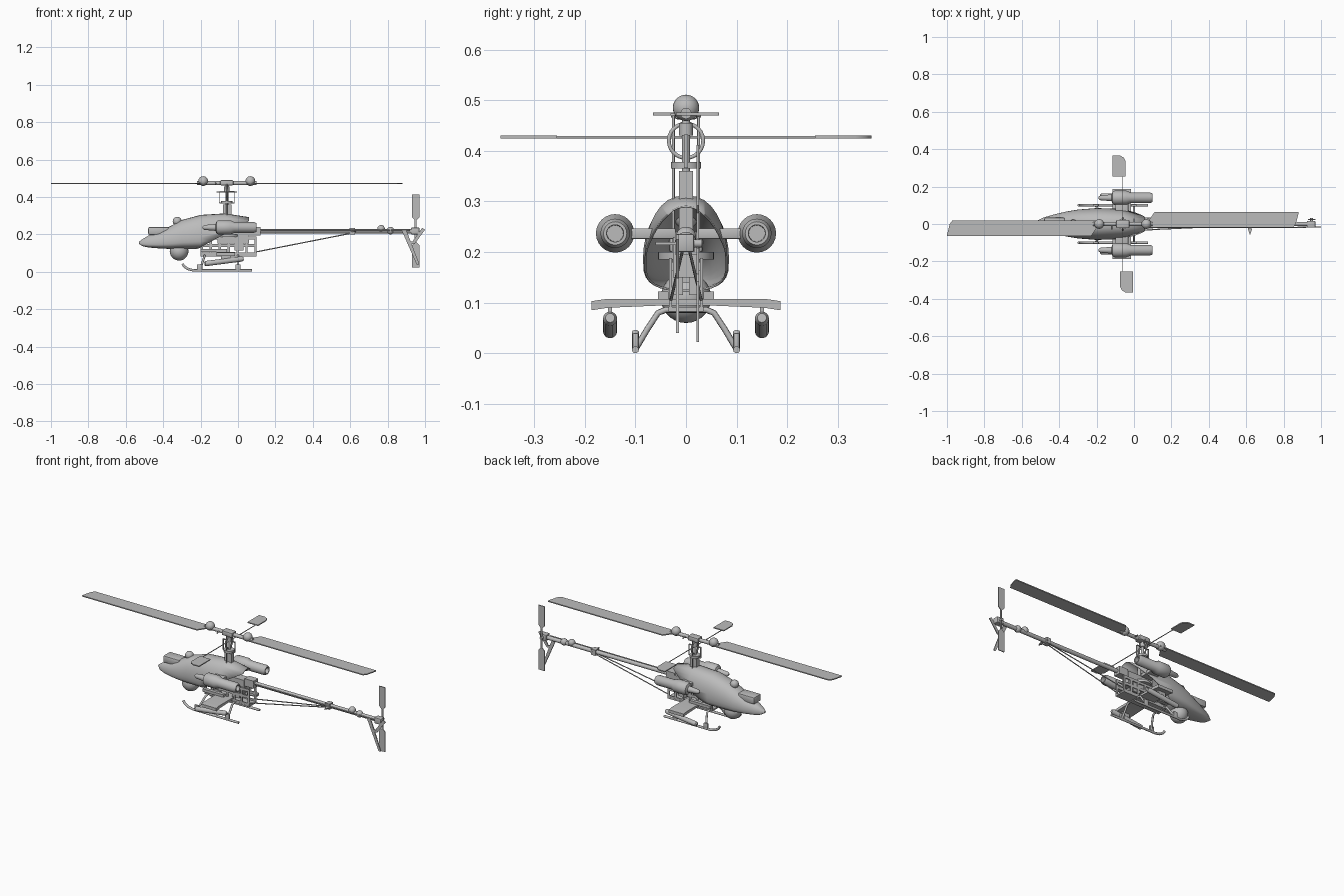
import bpy, bmesh, math
from mathutils import Vector

if "Cube" in bpy.data.objects:
    bpy.data.objects.remove(bpy.data.objects["Cube"], do_unlink=True)

grey = bpy.data.materials.new("plain_grey")
grey.use_nodes = True
grey.diffuse_color = (0.5, 0.5, 0.5, 1)
grey.node_tree.nodes["Principled BSDF"].inputs["Base Color"].default_value = (0.5, 0.5, 0.5, 1)
parts = []


def finish(name, bm, fix=True):
    if fix:
        bmesh.ops.recalc_face_normals(bm, faces=bm.faces)
    me = bpy.data.meshes.new(name)
    bm.to_mesh(me)
    bm.free()
    me.materials.append(grey)
    ob = bpy.data.objects.new(name, me)
    bpy.context.collection.objects.link(ob)
    parts.append(ob)
    return ob


def box(name, lo, hi, bevel=0):
    bm = bmesh.new()
    bmesh.ops.create_cube(bm, size=1)
    for v in bm.verts:
        v.co = [(a + b) / 2 + c * (b - a) for a, b, c in zip(lo, hi, v.co)]
    if bevel:
        bmesh.ops.bevel(bm, geom=bm.edges[:], offset=bevel, segments=2, profile=0.5, affect='EDGES')
    return finish(name, bm)


def ball(name, at, r):
    bm = bmesh.new()
    bmesh.ops.create_uvsphere(bm, u_segments=24, v_segments=14, radius=r)
    bmesh.ops.translate(bm, verts=bm.verts, vec=at)
    return finish(name, bm)


def lathe(name, start, end, profile, n=24):
    """Revolve (distance, radius) pairs around the line from start to end."""
    start, end = Vector(start), Vector(end)
    turn = (end - start).to_track_quat('Z', 'Y')
    bm = bmesh.new()
    rings = []
    for d, r in profile:
        rings.append([bm.verts.new(start + turn @ Vector(
            (r * math.cos(2 * math.pi * i / n), r * math.sin(2 * math.pi * i / n), d))) for i in range(n)])
    for a, b in zip(rings, rings[1:]):
        for i in range(n):
            bm.faces.new((a[i], a[(i + 1) % n], b[(i + 1) % n], b[i]))
    bm.faces.new(rings[0])
    bm.faces.new(rings[-1])
    return finish(name, bm)


def rod(name, a, b, r, n=12):
    return lathe(name, a, b, [(0, r), ((Vector(b) - Vector(a)).length, r)], n)


def tube(name, points, r, cyclic=False):
    cu = bpy.data.curves.new(name, 'CURVE')
    cu.dimensions = '3D'
    cu.bevel_depth, cu.bevel_resolution, cu.use_fill_caps = r, 3, True
    sp = cu.splines.new('POLY')
    sp.points.add(len(points) - 1)
    for p, q in zip(sp.points, points):
        p.co = (*q, 1)
    sp.use_cyclic_u = cyclic
    ob = bpy.data.objects.new(name, cu)
    bpy.context.collection.objects.link(ob)
    cu.materials.append(grey)


def plate(name, outline, axis, lo, hi):
    """Extrude a 2D outline along one axis."""
    bm = bmesh.new()
    rings = []
    for d in (lo, hi):
        ring = []
        for p in outline:
            c = list(p)
            c.insert(axis, d)
            ring.append(bm.verts.new(c))
        rings.append(ring)
    n = len(outline)
    bm.faces.new(rings[0])
    bm.faces.new(rings[1])
    for i in range(n):
        j = (i + 1) % n
        bm.faces.new((rings[0][i], rings[0][j], rings[1][j], rings[1][i]))
    return finish(name, bm)


# Canopy: lofted shell, cut diagonally and left open at the rear
stations = [(-.53, .15, .16, .006), (-.51, .137, .175, .022), (-.48, .13, .193, .036),
            (-.42, .125, .215, .053), (-.36, .122, .245, .067), (-.3, .122, .277, .077),
            (-.2, .122, .304, .085), (-.07, .124, .312, .081), (.06, .13, .292, .062)]
bm = bmesh.new()
rings, n = [], 32
for x, bot, top, w in stations:
    mid, ring = bot + .35 * (top - bot), []
    for i in range(n):
        c, s = math.cos(2 * math.pi * i / n), math.sin(2 * math.pi * i / n)
        y = math.copysign(abs(c) ** .85, c) * w
        z = mid + (top - mid) * s if s > 0 else mid - (mid - bot) * abs(s) ** .6
        ring.append(bm.verts.new((x, y, z)))
    rings.append(ring)
for a, b in zip(rings, rings[1:]):
    for i in range(n):
        bm.faces.new((a[i], a[(i + 1) % n], b[(i + 1) % n], b[i]))
bm.faces.new(rings[0])
bmesh.ops.recalc_face_normals(bm, faces=bm.faces)
bmesh.ops.bisect_plane(bm, geom=bm.verts[:] + bm.edges[:] + bm.faces[:],
                       plane_co=(-.21, 0, .125), plane_no=(.15, 0, -.27), clear_outer=True)
canopy = finish("canopy", bm, False)
canopy.modifiers.new("thickness", 'SOLIDIFY').thickness = .004

# Nose sensors
box("nose_sensor_box", (-.48, -.034, .198), (-.37, .034, .24), .008)
ball("chin_turret", (-.315, 0, .11), .05)
ball("roof_dome", (-.325, 0, .27), .024)

# Inner frame: pierced side plates around servos, motor and battery
for s, side in ((1, "left"), (-1, "right")):
    y0, y1 = sorted((s * .028, s * .034))
    for z in (.095, .14, .18):
        box(side + "_frame_rail", (-.2, y0, z - .008), (.1, y1, z + .008))
    for i in range(7):
        x = -.2 + i * .048
        box(side + "_frame_post", (x, y0, .09), (x + .012, y1, .185))
    box(side + "_servo", (-.02, s * .018 - .012, .115), (.03, s * .018 + .012, .165))
    box(side + "_lower_rail", (-.2, s * .045 - .01, .105), (-.06, s * .045 + .01, .122))
    rod(side + "_control_link", (-.06, s * .025, .2), (-.06, s * .025, .47), .003)
box("battery", (-.36, -.03, .14), (-.2, .03, .18))
box("floor_plate", (-.2, -.035, .083), (.1, .035, .092))
box("gear_case", (-.11, -.026, .15), (.06, .026, .23))
box("mast_block", (-.08, -.014, .2), (-.035, .014, .36))
rod("main_gear", (-.05, 0, .185), (-.05, 0, .2), .055, 32)

# Stub wing with tilted rocket pods
wing = [(-.187, .085), (-.187, .103), (-.16, .107), (.16, .107), (.187, .103), (.187, .085),
        (.155, .09), (.06, .094), (-.06, .094), (-.155, .09)]
plate("stub_wing", wing, 0, -.115, -.015)
for s, side in ((1, "left"), (-1, "right")):
    a, b = (-.18, s * .15, .043), (.03, s * .15, .07)
    lathe(side + "_rocket_pod", a, b, [(0, .008), (.006, .014), (.2, .014), (.212, .009)], 16)
    box(side + "_rocket_hanger", (-.09, s * .15 - .004, .06), (-.04, s * .15 + .004, .092))

    # Engine pods on pylons
    lathe(side + "_engine_pod", (-.19, s * .14, .237), (.1, s * .14, .237),
          [(0, .005), (.01, .013), (.07, .018), (.075, .032), (.085, .038), (.15, .038),
           (.17, .029), (.275, .029), (.288, .023), (.288, .017), (.24, .016)])
    y0, y1 = sorted((s * .02, s * .12))
    box(side + "_pylon", (-.1, y0, .226), (-.03, y1, .247), .003)

    # Landing skids
    tube(side + "_skid", [(-.297, s * .1, .042), (-.285, s * .1, .026), (-.265, s * .1, .014),
                          (-.235, s * .1, .007), (.075, s * .1, .007)], .007)
for x in (-.205, 0):
    lean = .025 if x < -.1 else 0
    legs = [(x, -.1, .008), (x + lean * .6, -.075, .05), (x + lean, -.055, .08), (x + lean, -.04, .086)]
    tube("skid_legs", legs + [(p[0], -p[1], p[2]) for p in reversed(legs)], .006)
    for s in (1, -1):
        box("leg_sleeve", (x - .014, s * .1 - .006, .003), (x + .014, s * .1 + .006, .04), .003)

# Tail boom with braces, control rod and collars
rod("tail_boom", (.05, 0, .217), (.95, 0, .217), .012, 16)
rod("tail_control_rod", (.08, -.018, .222), (.92, -.018, .222), .003)
box("boom_clamp", (.06, -.022, .195), (.12, .022, .24))
for s in (1, -1):
    rod("boom_brace", (.09, s * .03, .105), (.61, s * .006, .207), .003)
box("brace_collar", (.595, -.017, .2), (.625, .017, .234))
plate("side_fin", [(.6, .015), (.625, .02), (.63, -.03), (.62, -.06), (.61, -.03)], 2, .214, .22)
ball("boom_ball_front", (.765, 0, .23), .02)
ball("boom_ball_rear", (.815, 0, .22), .02)

# Tail fin and tail rotor
for outline in ([(.875, .222), (.9, .222), (.97, .04), (.955, .04)],
                [(.985, .235), (1, .225), (.945, .15), (.935, .165)],
                [(.9, .165), (.945, .16), (.945, .148), (.905, .152)]):
    plate("tail_fin", outline, 1, -.02, -.014)
box("tail_gear_case", (.925, -.02, .2), (.97, .016, .236), .004)
rod("tail_rotor_shaft", (.95, -.02, .217), (.95, .032, .217), .008)
for s in (1, -1):
    x, z = .95, .217
    blade = [(-.005, .01), (-.005, .06), (-.02, .075), (-.02, .195), (.02, .195), (.02, .075), (.005, .06), (.005, .01)]
    plate("tail_rotor_blade", [(x + s * .1 * a + s * .9 * a, z + s * b) for a, b in blade], 1, .021, .026)

# Main rotor mast, swash parts and flybar
hub = -.06
rod("rotor_mast", (hub, 0, .3), (hub, 0, .49), .008, 16)
rod("swash_plate", (hub, 0, .365), (hub, 0, .378), .03)
rod("mast_collar", (hub, 0, .43), (hub, 0, .455), .014)
for x in (-.1, -.02):
    box("cage_post", (x - .002, -.004, .368), (x + .002, .004, .43))
for z in (.368, .43):
    box("cage_bar", (-.1, -.004, z - .002), (-.02, .004, z + .002))
ring = [(hub, .034 * math.cos(k * math.pi / 12), .42 + .034 * math.sin(k * math.pi / 12)) for k in range(24)]
tube("flybar_ring", ring, .004, True)
rod("flybar", (hub, -.3, .427), (hub, .3, .427), .0025)
box("rotor_hub", (hub - .035, -.022, .462), (hub + .035, .022, .49), .005)

# Two-fold symmetric rotor parts
paddle = [(-.055, .255), (.015, .255), (.015, .335), (.005, .355), (-.015, .366), (-.055, .366)]
main_blade = [(.11, -.022), (.17, -.022), (.93, -.022), (.94, .06), (.94, .063), (.15, .063), (.11, .02)]
for s in (1, -1):
    plate("flybar_paddle", [(hub + s * a, s * b) for a, b in paddle], 2, .424, .43)
    tip = [(.11, -.02), (.91, -.02), (.925, 0), (.94, .058), (.938, .065), (.17, .065), (.14, .02), (.11, .02)]
    plate("main_rotor_blade", [(hub + s * a, s * b) for a, b in tip], 2, .47, .476)
    rod("blade_grip", (hub, 0, .474), (hub + s * .16, 0, .474), .011)
    ball("grip_weight", (hub + s * .126, 0, .485), .026)
    rod("pitch_arm", (hub + s * .06, 0, .474), (hub + s * .06, s * .03, .47), .004)

bpy.ops.object.select_all(action='DESELECT')
for ob in parts:
    ob.select_set(True)
bpy.context.view_layer.objects.active = canopy
bpy.ops.object.shade_smooth_by_angle(angle=math.radians(35))
